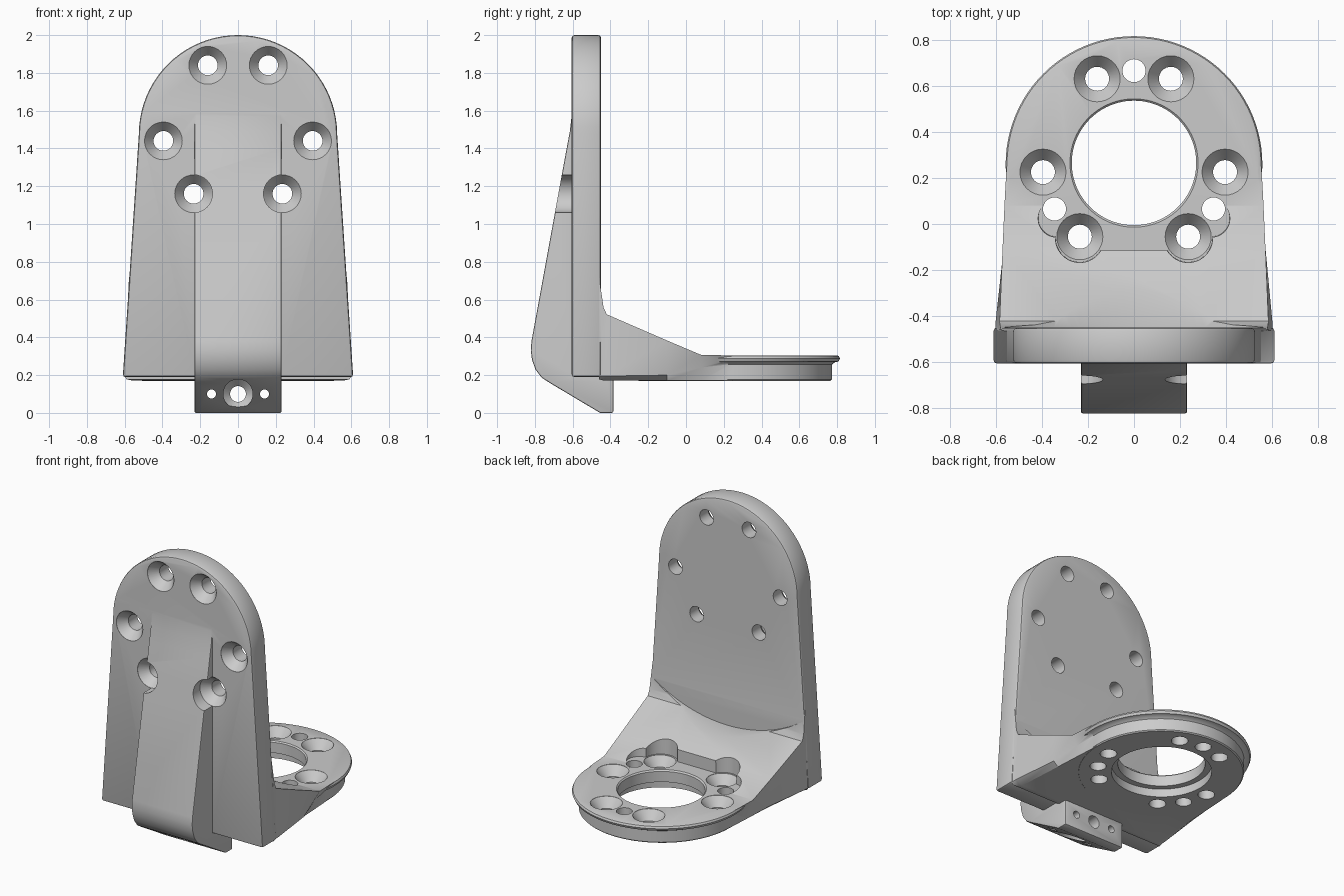
import bpy, bmesh
from math import sin, cos, pi, radians
from mathutils import Matrix, Vector

if "Cube" in bpy.data.objects:
    bpy.data.objects.remove(bpy.data.objects["Cube"])


def finish(bm, name):
    bmesh.ops.recalc_face_normals(bm, faces=bm.faces)
    me = bpy.data.meshes.new(name)
    bm.to_mesh(me)
    bm.free()
    ob = bpy.data.objects.new(name, me)
    bpy.context.collection.objects.link(ob)
    return ob


def loft(name, rings):
    """Capped skin through rings of equal point count."""
    bm = bmesh.new()
    loops = [[bm.verts.new(p) for p in r] for r in rings]
    n = len(loops[0])
    for a, b in zip(loops, loops[1:]):
        for i in range(n):
            j = (i + 1) % n
            bm.faces.new((a[i], a[j], b[j], b[i]))
    bm.faces.new(loops[0])
    bm.faces.new(loops[-1])
    return finish(bm, name)


def lathe(name, profile, at, facing_front=False, n=48):
    """Revolve (radius, height) points; axis is z, or -y when facing_front."""
    m = Matrix.Translation(at)
    if facing_front:
        m = m @ Matrix.Rotation(pi / 2, 4, 'X')
    return loft(name, [[m @ Vector((r * cos(2 * pi * i / n), r * sin(2 * pi * i / n), z))
                        for i in range(n)] for r, z in profile])


def box(name, x, y0, y1, z0, z1):
    return loft(name, [[(-x, y0, z), (x, y0, z), (x, y1, z), (-x, y1, z)] for z in (z0, z1)])


def apply_mod(ob, kind, **props):
    bpy.context.view_layer.objects.active = ob
    mod = ob.modifiers.new(kind, kind)
    for k, v in props.items():
        setattr(mod, k, v)
    bpy.ops.object.modifier_apply(modifier=mod.name)


def boolean(ob, other, op):
    other.hide_render = True
    apply_mod(ob, 'BOOLEAN', object=other, operation=op, solver='EXACT')
    bpy.data.objects.remove(other, do_unlink=True)


def soften(ob, width):
    apply_mod(ob, 'BEVEL', width=width, segments=2, limit_method='ANGLE',
              angle_limit=radians(40))


# upright plate with arched top
R, ZC = 0.525, 1.475
arch = [(R * cos(pi * i / 40), ZC + R * sin(pi * i / 40)) for i in range(41)]
outline = [(0.61, 0.19)] + arch + [(-0.61, 0.19)]
bracket = loft("bracket", [[(x, y, z) for x, z in outline] for y in (-0.605, -0.45)])
soften(bracket, 0.014)

# sloping gusset: y, bottom half-width, z, middle half-width, z, top half-width, z
stations = [(-0.46, 0.59, 0.178, 0.603, 0.195, 0.577, 0.72),
            (-0.437, 0.56, 0.171, 0.60, 0.195, 0.582, 0.56),
            (-0.42, 0.55, 0.171, 0.60, 0.195, 0.583, 0.522),
            (-0.10, 0.53, 0.171, 0.565, 0.20, 0.57, 0.383),
            (0.08, 0.52, 0.171, 0.53, 0.24, 0.562, 0.307),
            (0.25, 0.51, 0.171, 0.512, 0.26, 0.553, 0.304)]
gusset = loft("gusset", [[(wb, y, zb), (wm, y, zm), (wt, y, zt),
                          (-wt, y, zt), (-wm, y, zm), (-wb, y, zb)]
                         for y, wb, zb, wm, zm, wt, zt in stations])

# shallow round scoop in the gusset behind the plate
boolean(gusset, lathe("scoop", [(1, -0.4), (1, 0.449)], (0, 0, 1.465), True, 160), 'DIFFERENCE')

# pocket in the gusset around the rear screw heads
pocket = [box("pocket_mid", 0.235, -0.115, 0.3, 0.306, 0.8),
          box("pocket_wide", 0.335, -0.05, 0.3, 0.306, 0.8)]
for s in (-1, 1):
    pocket.append(lathe("pocket_lobe", [(0.105, 0.306), (0.115, 0.8)], (s * 0.235, -0.06, 0)))
    pocket.append(lathe("pocket_end", [(0.08, 0.306), (0.10, 0.8)], (s * 0.335, 0.025, 0)))
for p in pocket:
    boolean(gusset, p, 'DIFFERENCE')
boolean(bracket, gusset, 'UNION')

# ring plate with rounded flange
CY = 0.258
ring = lathe("ring", [(0.508, 0.17), (0.515, 0.177), (0.515, 0.255), (0.53, 0.268), (0.55, 0.272),
                      (0.557, 0.288), (0.551, 0.301), (0.542, 0.305)], (0, CY, 0), n=96)
boolean(bracket, ring, 'UNION')

# tapered front rib ending in a cable block
rib_profile = [(-0.5, 1.62), (-0.603, 1.62), (-0.606, 1.57), (-0.615, 1.49), (-0.632, 1.40),
               (-0.818, 0.38), (-0.822, 0.33), (-0.815, 0.28), (-0.797, 0.23), (-0.765, 0.187),
               (-0.72, 0.158), (-0.455, 0), (-0.385, 0), (-0.385, 0.25), (-0.5, 0.3)]
rib = loft("rib", [[(x, y, z) for y, z in rib_profile] for x in (-0.23, 0.23)])
soften(rib, 0.008)
boolean(bracket, rib, 'UNION')

# central bore with a wider counterbore below
cuts = [lathe("bore", [(0.31, 0.0), (0.31, 0.225), (0.27, 0.225), (0.27, 0.297), (0.285, 0.312)],
              (0, 0.265, 0), n=96)]

# countersunk screw holes in plate and ring
screw = [(0.1, 0.3), (0.1, 0), (0.052, -0.06), (0.052, -0.25)]
for s in (-1, 1):
    for x, z in ((0.16, 1.84), (0.395, 1.44), (0.235, 1.16)):
        cuts.append(lathe("plate_screw", screw, (s * x, -0.604, z), True, 32))
    for x, y in ((0.16, 0.63), (0.395, 0.225), (0.235, -0.055)):
        cuts.append(lathe("ring_screw", screw, (s * x, y, 0.304), n=32))

# plain pin holes in ring
for x, y in ((0, 0.665), (0.345, 0.065), (-0.345, 0.065)):
    cuts.append(lathe("pin_hole", [(0.05, 0.1), (0.05, 0.6)], (x, y, 0), n=32))

# holes through the cable block
cuts.append(lathe("block_hole", [(0.078, 0.9), (0.078, 0.52), (0.042, 0.48), (0.042, 0.2)],
                  (0, 0, 0.1), True, 32))
for s in (-1, 1):
    cuts.append(lathe("block_pin", [(0.024, 0.9), (0.024, 0.2)], (s * 0.14, 0, 0.1), True, 24))
for c in cuts:
    boolean(bracket, c, 'DIFFERENCE')

# smooth shading
bpy.ops.object.select_all(action='DESELECT')
bracket.select_set(True)
bpy.context.view_layer.objects.active = bracket
bpy.ops.object.shade_smooth_by_angle(angle=radians(30))
